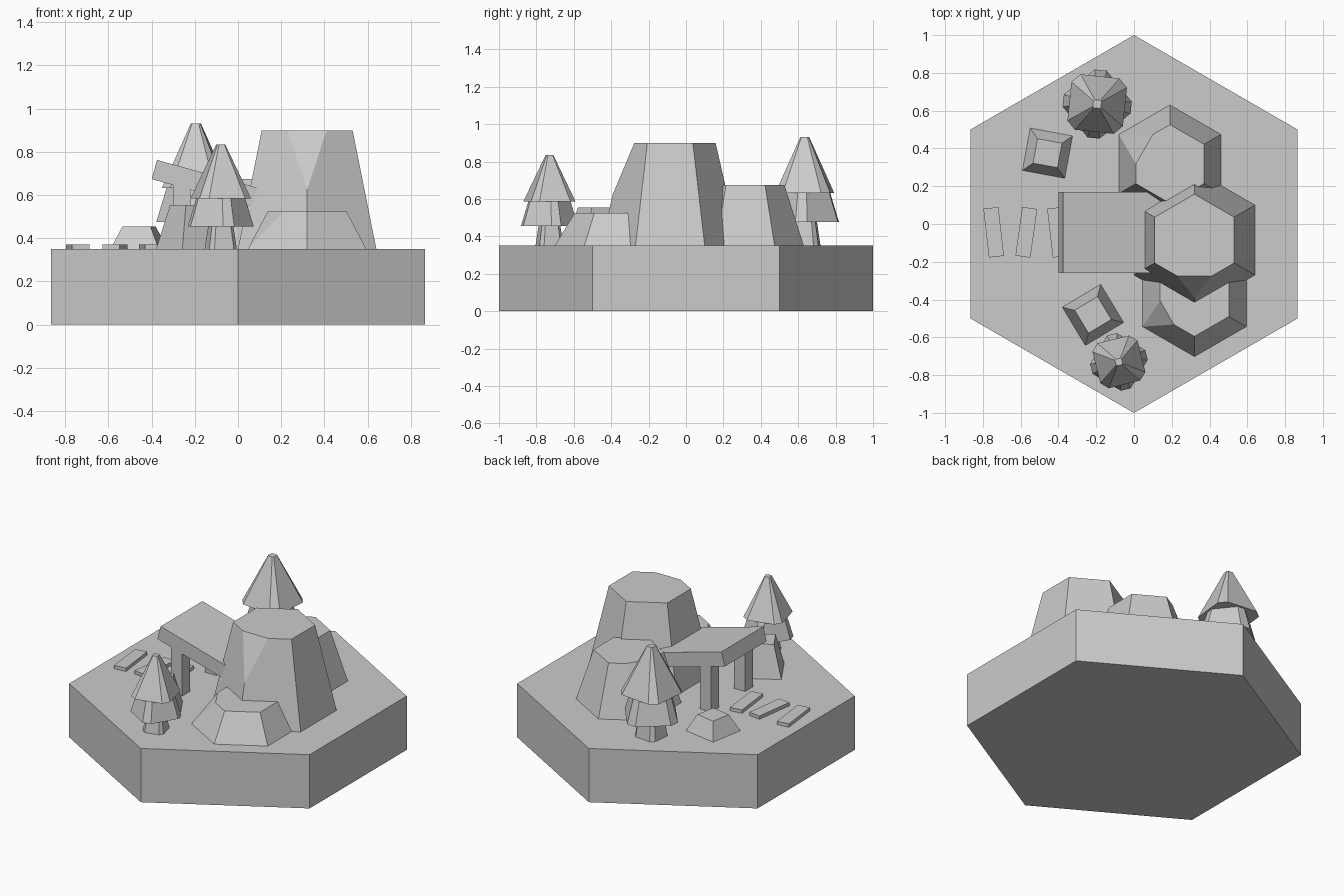
import bpy, bmesh
from math import cos, sin, radians
from mathutils import Vector, Matrix

cube = bpy.data.objects.get("Cube")
if cube:
    bpy.data.objects.remove(cube, do_unlink=True)

GROUND = 0.35
stone = bpy.data.materials.new("light_grey")
stone.use_nodes = True
stone.diffuse_color = (0.6, 0.6, 0.6, 1)
stone.node_tree.nodes["Principled BSDF"].inputs["Base Color"].default_value = (0.6, 0.6, 0.6, 1)


def ring(angles, radius, z):
    return [Vector((radius * cos(radians(a)), radius * sin(radians(a)), z)) for a in angles]


def hull(name, points, loc=(0, 0, 0)):
    """Flat-sided solid wrapped around a few points."""
    bm = bmesh.new()
    for p in points:
        bm.verts.new(p)
    bmesh.ops.convex_hull(bm, input=bm.verts[:])
    bmesh.ops.dissolve_limit(bm, angle_limit=radians(1), verts=bm.verts[:], edges=bm.edges[:])
    bmesh.ops.recalc_face_normals(bm, faces=bm.faces[:])
    mesh = bpy.data.meshes.new(name)
    bm.to_mesh(mesh)
    bm.free()
    mesh.materials.append(stone)
    obj = bpy.data.objects.new(name, mesh)
    obj.location = loc
    bpy.context.collection.objects.link(obj)
    return obj


def box(name, size, loc, turn=0, axis='Z'):
    pts = [Vector((x * size[0], y * size[1], z * size[2])) / 2
           for x in (-1, 1) for y in (-1, 1) for z in (-1, 1)]
    rot = Matrix.Rotation(radians(turn), 3, axis)
    return hull(name, [rot @ p for p in pts], loc)


HEX = [30 + 60 * k for k in range(6)]


def chipped_rock(name, loc, r_low, r_top, height, corner, chip, depth):
    """Hexagonal frustum with one top corner sliced off."""
    low, top = ring(HEX, r_low, 0), ring(HEX, r_top, height)
    c = top[corner]
    cuts = [c.lerp(top[(corner + s) % 6], chip) for s in (-1, 1)]
    tip = c.lerp(low[corner], depth)
    rest = [p for i, p in enumerate(top) if i != corner]
    hull(name, low + rest + cuts + [tip], (*loc, GROUND))


def boulder(name, loc, r_low, r_top, height, turn):
    angles = [45 + turn + 90 * k for k in range(4)]
    hull(name, ring(angles, r_low, 0) + ring(angles, r_top, height), (*loc, GROUND))


def tree(name, loc, scale, turn):
    """Trunk and two tiers, each a square with clipped corners."""
    def tier(part, r0, z0, r1, z1, spin):
        angles = [turn + spin + 90 * k + s for k in range(4) for s in (-10, 10)]
        pts = ring(angles, r0, z0) + ring(angles, r1, z1)
        hull(name + part, [p * scale for p in pts], (*loc, GROUND))
    tier("_trunk", 0.08, 0, 0.055, 0.15, 45)
    tier("_lower_branches", 0.153, 0.105, 0.1, 0.28, 0)
    tier("_upper_branches", 0.15, 0.235, 0.022, 0.485, 45)


# Hexagonal ground block
hull("ground_block", ring(HEX, 1, 0) + ring(HEX, 1, GROUND))

# Large rocks
chipped_rock("tall_rock", (0.32, -0.085), 0.37, 0.243, 0.55, 4, 0.43, 0.5)
chipped_rock("back_rock", (0.19, 0.318), 0.312, 0.208, 0.325, 2, 0.5, 1)
chipped_rock("front_rock", (0.32, -0.385), 0.317, 0.21, 0.175, 3, 0.4, 1)

# Small boulders
boulder("front_boulder", (-0.217, -0.481), 0.167, 0.1, 0.205, 31)
boulder("back_boulder", (-0.458, 0.375), 0.161, 0.093, 0.105, -10.5)

# Trees
tree("back_tree", (-0.195, 0.635), 1.2, -6)
tree("front_tree", (-0.08, -0.73), 1, 14)

# Lean-to: sloping roof running into the tall rock, on two posts
box("shelter_roof", (0.66, 0.43, 0.092), (-0.069, -0.045, 0.63), 15.5, 'Y')
for side, y in (("front", -0.22), ("back", 0.13)):
    box(side + "_post", (0.08, 0.08, 0.32), (-0.26, y, GROUND + 0.16))

# Stepping planks
for i, (x, turn) in enumerate(((-0.743, 6.5), (-0.57, -8), (-0.405, 6.5))):
    box("plank_%d" % (i + 1), (0.08, 0.26, 0.022), (x, -0.044, GROUND + 0.011), turn)
